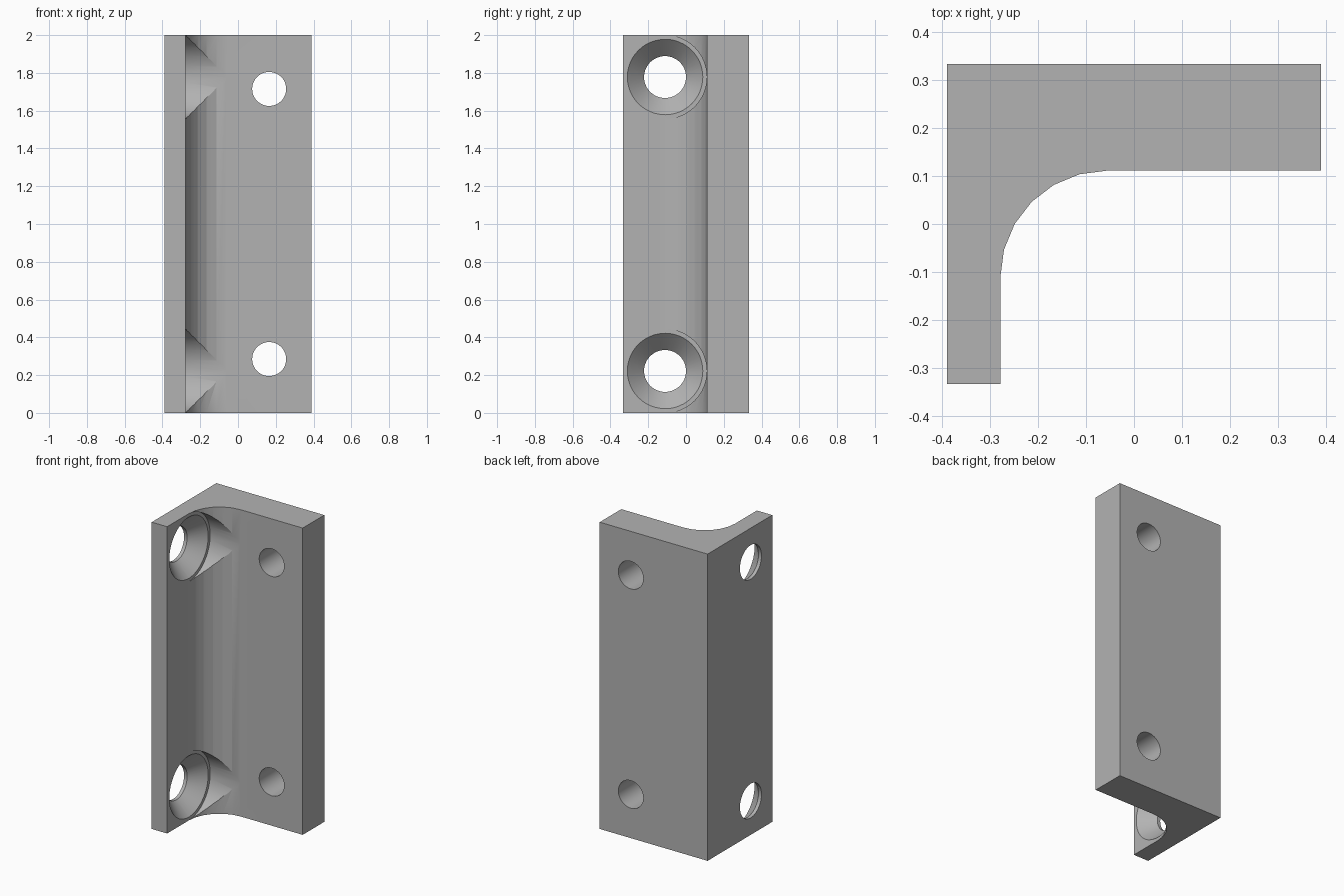
import bpy
import bmesh
from math import cos, sin, pi, radians
from mathutils import Matrix, Vector

cube = bpy.data.objects.get("Cube")
if cube:
    bpy.data.objects.remove(cube, do_unlink=True)

HX, HY, H = 0.389, 0.333, 2.0      # half width, half depth, height
WALL_X, WALL_Y = -0.278, 0.111     # inner faces of the two legs
R = 0.222                          # inner fillet radius
FX, FY = WALL_X + R, WALL_Y - R    # fillet centre

grey = bpy.data.materials.new("plain grey")
grey.use_nodes = True
colour = (0.45, 0.45, 0.45, 1)
grey.diffuse_color = colour
grey.node_tree.nodes["Principled BSDF"].inputs["Base Color"].default_value = colour


def make_object(name, bm):
    bmesh.ops.recalc_face_normals(bm, faces=bm.faces)
    mesh = bpy.data.meshes.new(name)
    bm.to_mesh(mesh)
    bm.free()
    mesh.materials.append(grey)
    obj = bpy.data.objects.new(name, mesh)
    bpy.context.collection.objects.link(obj)
    return obj


def turned_cutter(name, profile, origin, axis, sides=48):
    """Solid of revolution from (distance, radius) pairs along an axis."""
    bm = bmesh.new()
    turn = Vector((0, 0, 1)).rotation_difference(Vector(axis)).to_matrix().to_4x4()
    place = Matrix.Translation(origin) @ turn
    rings = [[bm.verts.new(place @ Vector((r * cos(2 * pi * i / sides),
                                           r * sin(2 * pi * i / sides), d)))
              for i in range(sides)] for d, r in profile]
    for a, b in zip(rings, rings[1:]):
        for i in range(sides):
            j = (i + 1) % sides
            bm.faces.new((a[i], a[j], b[j], b[i]))
    bm.faces.new(rings[0])
    bm.faces.new(rings[-1])
    obj = make_object(name, bm)
    obj.hide_render = True
    return obj


# L-shaped bracket body with a filleted inner corner
steps = 6
fillet = [(FX - R * cos(pi / 2 * i / steps), FY + R * sin(pi / 2 * i / steps))
          for i in range(steps + 1)]
outline = [(-HX, -HY), (WALL_X, -HY)] + fillet + [(HX, WALL_Y), (HX, HY), (-HX, HY)]
bm = bmesh.new()
base = bm.faces.new([bm.verts.new((x, y, 0)) for x, y in outline])
top = bmesh.ops.extrude_face_region(bm, geom=[base])
bmesh.ops.translate(bm, vec=(0, 0, H),
                    verts=[v for v in top["geom"] if isinstance(v, bmesh.types.BMVert)])
bracket = make_object("corner_bracket", bm)

# Hole cutters, one set near each end
cutters = []
for end, side in (("lower", -1), ("upper", 1)):
    # Countersunk screw hole through the thin leg, with head clearance in the fillet
    screw = [(-0.5, 0.111), (-0.367, 0.111), (WALL_X + 0.0005, 0.2),
             (WALL_X + 0.0005, 0.2212), (0.1, 0.2212)]
    cutters.append(turned_cutter(end + "_countersink_cutter", screw,
                                 (0, FY, H / 2 + side * 0.778), (1, 0, 0)))
    # Plain hole through the thick leg
    cutters.append(turned_cutter(end + "_hole_cutter", [(-0.1, 0.09), (0.5, 0.09)],
                                 (0.165, 0, H / 2 + side * 0.715), (0, 1, 0)))

bpy.ops.object.select_all(action="DESELECT")
bracket.select_set(True)
bpy.context.view_layer.objects.active = bracket
for cutter in cutters:
    mod = bracket.modifiers.new("cut", "BOOLEAN")
    mod.operation = "DIFFERENCE"
    mod.solver = "EXACT"
    mod.object = cutter
    bpy.ops.object.modifier_apply(modifier=mod.name)
for cutter in cutters:
    bpy.data.objects.remove(cutter, do_unlink=True)

bpy.ops.object.shade_smooth_by_angle(angle=radians(25))
